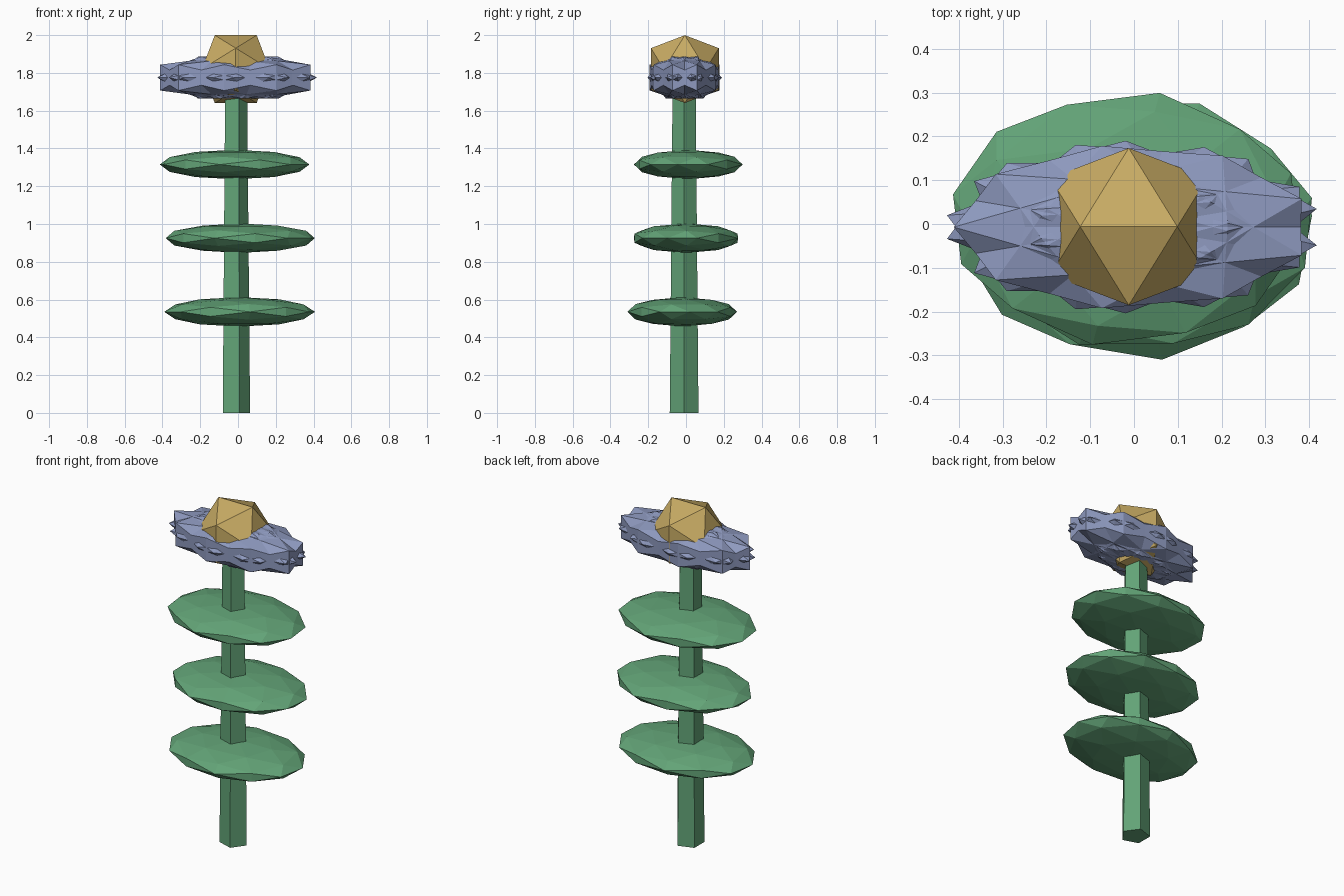
import bpy, bmesh, math
from mathutils import Matrix, Vector

if "Cube" in bpy.data.objects:
    bpy.data.objects.remove(bpy.data.objects["Cube"])

PHI = (1 + 5 ** 0.5) / 2


def material(name, rgb):
    m = bpy.data.materials.new(name)
    m.diffuse_color = (*rgb, 1)
    m.use_nodes = True
    m.node_tree.nodes["Principled BSDF"].inputs["Base Color"].default_value = m.diffuse_color
    return m


GREEN = material("leaf_green", (0.124, 0.37, 0.185))
LILAC = material("petal_lilac", (0.27, 0.32, 0.52))
GOLD = material("core_gold", (0.58, 0.41, 0.128))


def finish(name, bm, mat):
    bmesh.ops.recalc_face_normals(bm, faces=bm.faces[:])
    mesh = bpy.data.meshes.new(name)
    bm.to_mesh(mesh)
    bm.free()
    mesh.materials.append(mat)
    ob = bpy.data.objects.new(name, mesh)
    bpy.context.collection.objects.link(ob)
    return ob


def faceted_ball(name, loc, scale, mat, turn=0.0, detail=0):
    """Icosahedron with an edge on top, turned about z and then stretched."""
    bm = bmesh.new()
    for a in (-1, 1):
        for b in (-PHI, PHI):
            for co in ((a, 0, b), (b, a, 0), (0, b, a)):
                bm.verts.new(Vector(co).normalized())
    bmesh.ops.convex_hull(bm, input=bm.verts[:])
    if detail:
        bmesh.ops.subdivide_edges(bm, edges=bm.edges[:], cuts=detail, use_grid_fill=True)
        for v in bm.verts:
            v.co.normalize()
    bm.transform(Matrix.Translation(loc) @ Matrix.Diagonal((*scale, 1))
                 @ Matrix.Rotation(turn, 4, 'Z'))
    return finish(name, bm, mat)


# Stem: tapered five-sided post with a corner towards +x
bm = bmesh.new()
rings = []
for r, z in ((0.08, 0), (0.064, 1.75)):
    rings.append([bm.verts.new((-0.016 + r * math.cos(i * math.tau / 5),
                                -0.01 + r * math.sin(i * math.tau / 5), z)) for i in range(5)])
low, high = rings
bm.faces.new(low[::-1])
bm.faces.new(high)
for i in range(5):
    j = (i + 1) % 5
    bm.faces.new((low[i], low[j], high[j], high[i]))
finish("stem", bm, GREEN)

# Three flat leaf discs
for i, (x, y, z, turn) in enumerate([(0.008, -0.02, 0.535, 8), (0.012, 0.0, 0.925, -20),
                                     (-0.018, 0.012, 1.315, -11)]):
    faceted_ball(f"leaf_disc_{i + 1}", (x, y, z), (0.403, 0.293, 0.078), GREEN,
                 math.radians(turn), detail=1)

# Petals: nine overlapping solids on a small oval ring, each facing outwards
N = 9
for i in range(N):
    a = math.pi + i * math.tau / N
    faceted_ball(f"petal_{i + 1}",
                 (-0.002 + 0.092 * math.cos(a), -0.007 + 0.042 * math.sin(a), 1.775),
                 (0.374, 0.172, 0.13), LILAC, a + math.pi / 2)

# Flower centre
faceted_ball("flower_core", (-0.012, -0.006, 1.82), (0.211, 0.211, 0.211), GOLD)
